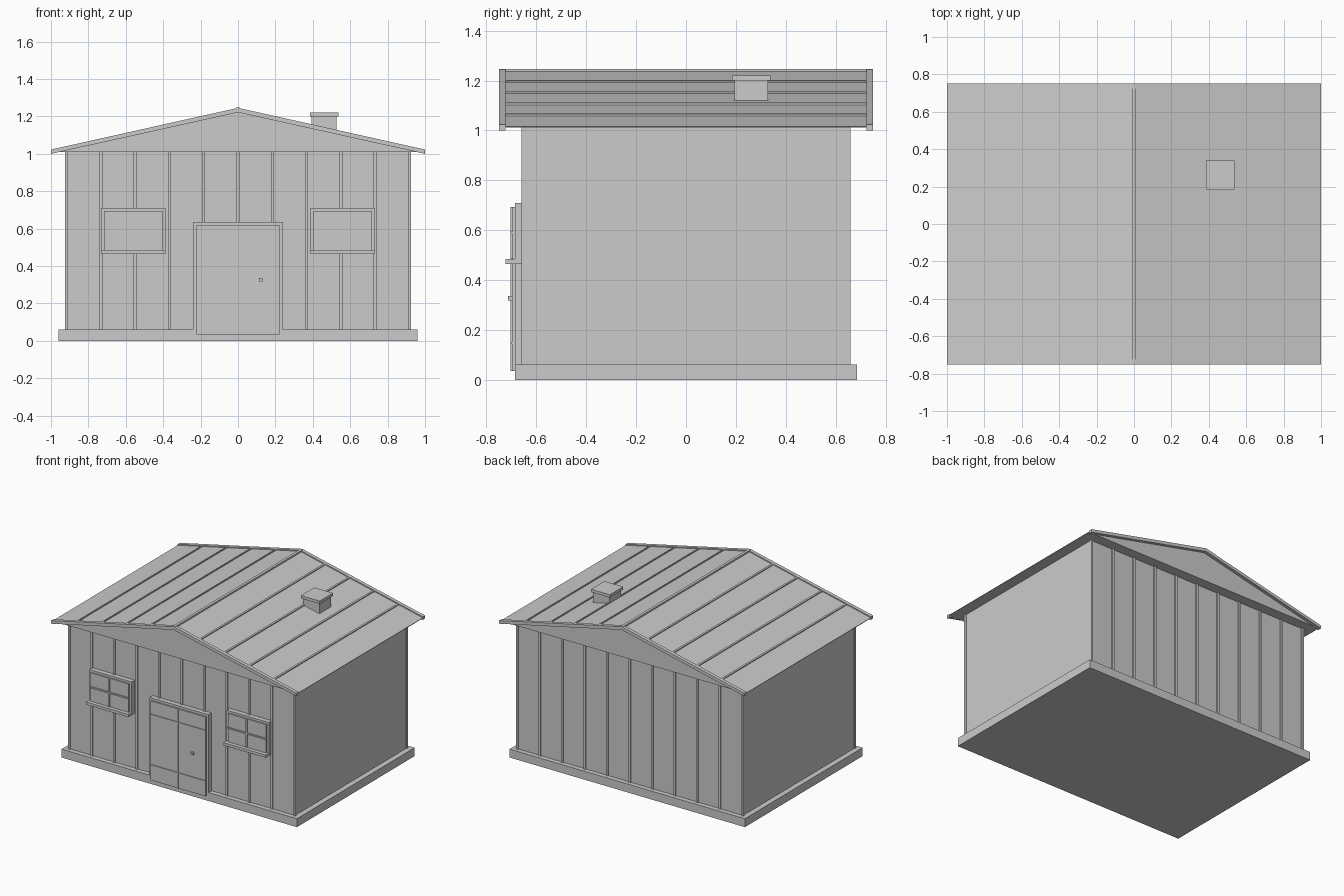
import bpy, bmesh, math

if "Cube" in bpy.data.objects:
    bpy.data.objects.remove(bpy.data.objects["Cube"])

grey = bpy.data.materials.new("plain_grey")
grey.diffuse_color = (0.6, 0.6, 0.6, 1)
grey.use_nodes = True
grey.node_tree.nodes["Principled BSDF"].inputs["Base Color"].default_value = grey.diffuse_color


def finish(name, bm):
    bmesh.ops.recalc_face_normals(bm, faces=bm.faces)
    me = bpy.data.meshes.new(name)
    bm.to_mesh(me)
    bm.free()
    me.materials.append(grey)
    ob = bpy.data.objects.new(name, me)
    bpy.context.collection.objects.link(ob)
    return ob


def box(name, x0, x1, y0, y1, z0, z1):
    bm = bmesh.new()
    bmesh.ops.create_cube(bm, size=1)
    for v in bm.verts:
        v.co = ((x0 + x1) / 2 + v.co.x * (x1 - x0),
                (y0 + y1) / 2 + v.co.y * (y1 - y0),
                (z0 + z1) / 2 + v.co.z * (z1 - z0))
    return finish(name, bm)


def prism(name, profile, y0, y1):
    """Extrude an x-z outline along y."""
    bm = bmesh.new()
    face = bm.faces.new([bm.verts.new((x, y0, z)) for x, z in profile])
    ext = bmesh.ops.extrude_face_region(bm, geom=[face])
    for v in ext["geom"]:
        if isinstance(v, bmesh.types.BMVert):
            v.co.y = y1
    return finish(name, bm)


# Foundation slab and wall block
box("foundation", -0.96, 0.96, -0.685, 0.685, 0, 0.062)
box("walls", -0.92, 0.92, -0.65, 0.65, 0.06, 1.015)

# Vertical battens on the front and back walls
for i in range(-5, 6):
    x = i * 0.1834
    for side, s in (("front", -1), ("back", 1)):
        ya, yb = sorted((s * 0.64, s * 0.66))
        box(f"{side}_batten", x - 0.008, x + 0.008, ya, yb, 0.06, 1.012)

# Solid gable roof with flat soffit
RIDGE, SLOPE = 1.238, 0.223
prism("roof", [(-1, 1.011), (1, 1.011), (1, RIDGE - SLOPE), (0, RIDGE),
               (-1, RIDGE - SLOPE)], -0.727, 0.727)

# Sloped fascia boards at both gables
for side, s in (("front", -1), ("back", 1)):
    prism(f"{side}_fascia", [(-1, 1.0), (0, 1.222), (1, 1.0), (1, 1.023),
                             (0, 1.246), (-1, 1.023)], s * 0.724, s * 0.75)

# Raised roof seams and ridge cap
for i in range(1, 5):
    for s in (-1, 1):
        xa, xb = i * 0.2 - 0.006, i * 0.2 + 0.006
        za, zb = RIDGE - SLOPE * xa, RIDGE - SLOPE * xb
        prism("roof_seam", [(s * xa, za - 0.005), (s * xb, zb - 0.005),
                            (s * xb, zb + 0.007), (s * xa, za + 0.007)],
              -0.727, 0.727)
box("ridge_cap", -0.01, 0.01, -0.745, 0.745, 1.225, 1.247)

# Roof vent with cap
box("vent_body", 0.394, 0.527, 0.195, 0.328, 1.08, 1.203)
box("vent_cap", 0.384, 0.537, 0.184, 0.339, 1.2, 1.221)

# Front windows
for side, s in (("left", -1), ("right", 1)):
    c = s * 0.56
    box(f"{side}_window_frame", c - 0.172, c + 0.172, -0.686, -0.64, 0.466, 0.71)
    box(f"{side}_window_pane", c - 0.156, c + 0.156, -0.696, -0.68, 0.48, 0.694)
    box(f"{side}_window_mullion", c - 0.005, c + 0.005, -0.704, -0.69, 0.486, 0.694)
    box(f"{side}_window_crossbar", c - 0.156, c + 0.156, -0.704, -0.69, 0.585, 0.595)
    box(f"{side}_window_sill", c - 0.173, c + 0.173, -0.724, -0.68, 0.465, 0.485)

# Front door with frame, dividers and knob
box("door_frame", -0.24, 0.24, -0.686, -0.64, 0.06, 0.636)
box("door_panel", -0.223, 0.223, -0.698, -0.68, 0.035, 0.619)
box("door_centre_bar", -0.004, 0.004, -0.704, -0.69, 0.035, 0.619)
for z in (0.148, 0.52):
    box("door_crossbar", -0.223, 0.223, -0.704, -0.69, z - 0.004, z + 0.004)
box("door_knob", 0.113, 0.131, -0.713, -0.69, 0.318, 0.336)
